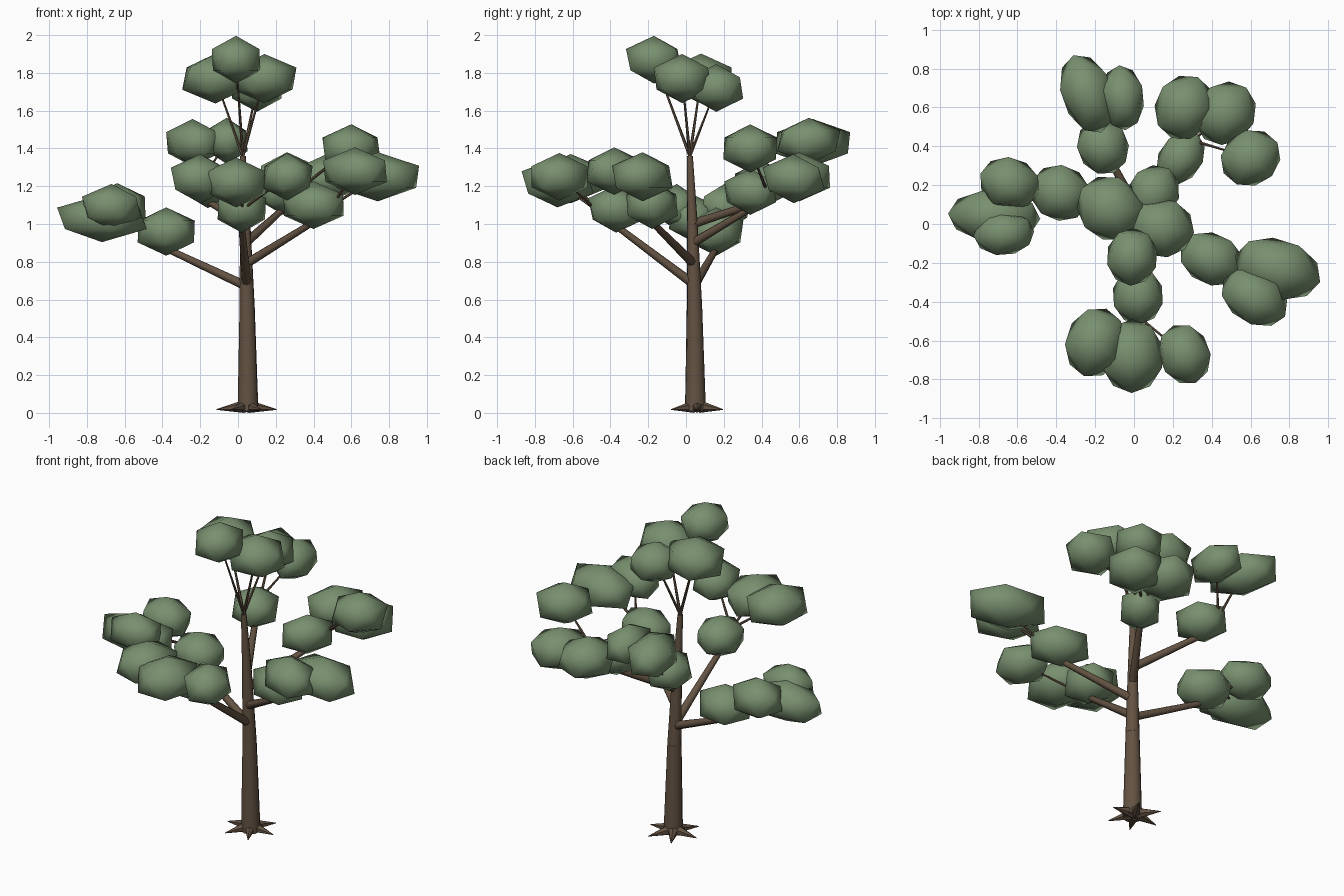
import bpy, bmesh, math
from mathutils import Vector, Matrix

if "Cube" in bpy.data.objects:
    bpy.data.objects.remove(bpy.data.objects["Cube"])


def material(name, rgb):
    m = bpy.data.materials.new(name)
    m.diffuse_color = (*rgb, 1)
    m.use_nodes = True
    m.node_tree.nodes["Principled BSDF"].inputs["Base Color"].default_value = m.diffuse_color
    return m


BARK = material("bark", (0.125, 0.085, 0.055))
LEAF = material("leaf", (0.19, 0.28, 0.16))


def finish(name, bm, mat, sharp=None):
    me = bpy.data.meshes.new(name)
    bm.to_mesh(me)
    bm.free()
    me.materials.append(mat)
    for p in me.polygons:
        p.use_smooth = True
    if sharp:
        me.set_sharp_from_angle(angle=math.radians(sharp))
    bpy.context.collection.objects.link(bpy.data.objects.new(name, me))


def limb(bm, a, b, ra, rb, sides=8):
    """Tapered cylinder from a to b."""
    a, b = Vector(a), Vector(b)
    turn = (b - a).to_track_quat('Z', 'Y').to_matrix().to_4x4()
    bmesh.ops.create_cone(bm, cap_ends=True, segments=sides, radius1=ra, radius2=rb,
                          depth=(b - a).length, matrix=Matrix.Translation((a + b) / 2) @ turn)


def trunk_at(z):
    """Centre of the gently leaning trunk at height z."""
    return Vector((.053 - .015 * z * z, .05 - .016 * z * z, z))


def leaf_clump(name, centre, r, stretch):
    """Smooth icosahedron, flattened and stretched away from the trunk."""
    bm = bmesh.new()
    bmesh.ops.create_icosphere(bm, subdivisions=1, radius=1)
    yaw = Matrix.Rotation(math.atan2(centre.y, centre.x), 4, 'Z')
    size = Matrix.Diagonal((r * stretch / .88, r / .88, .1 + .2 * r, 1))
    bm.transform(Matrix.Translation(centre) @ yaw @ size)
    finish(name, bm, LEAF)


def bough(name, height, *clumps):
    """Branch ending in leaf clumps: each is x, y, z, radius and optional stretch."""
    centres = [Vector(c[:3]) for c in clumps]
    bm = bmesh.new()
    if name == "top":
        fork, tips = trunk_at(height), centres
    else:
        # Thick limb into the first clump, then a fork beyond it
        first, tips = centres[0], centres[1:]
        elbow = first - Vector((0, 0, .09))
        out = Vector((first.x, first.y, 0)).normalized()
        fork = first + out * .11
        limb(bm, trunk_at(height), elbow, .025, .017)
        limb(bm, elbow, fork, .017, .01)
    for tip in tips:
        limb(bm, fork, tip, .009, .004, 6)
    finish(name + "_branch", bm, BARK, 50)
    for i, (c, data) in enumerate(zip(centres, clumps), 1):
        leaf_clump(f"{name}_leaves_{i}", c, data[3], data[4] if len(data) > 4 else 1.12)


# Trunk in three tapered lengths
bm = bmesh.new()
levels = [.01, .56, 1, 1.36]
radii = [.056, .041, .028, .016]
for i in range(3):
    limb(bm, trunk_at(levels[i]), trunk_at(levels[i + 1]), radii[i], radii[i + 1], 10)
finish("trunk", bm, BARK, 40)

# Roots: ring of spikes
bm = bmesh.new()
for i in range(6):
    out = Vector((math.cos(i * math.pi / 3), math.sin(i * math.pi / 3), 0))
    base = Vector((.045, .058, .033))
    limb(bm, base + out * .02, base + out * .158 - Vector((0, 0, .015)), .033, .002, 6)
finish("roots", bm, BARK, 50)

# Five boughs around the trunk and the crown
bough("left", .67, (-.38, .16, .96, .14), (-.64, .21, 1.09, .13, 1.2),
      (-.67, -.05, 1.09, .11, 1.4), (-.72, .04, 1.03, .13, 1.8))
bough("front", .68, (.02, -.37, 1.08, .13), (-.01, -.68, 1.22, .16, 1.17),
      (-.2, -.61, 1.24, .15, 1.2), (.26, -.67, 1.25, .13, 1.2))
bough("right", .79, (.4, -.18, 1.1, .13, 1.3), (.74, -.23, 1.25, .15, 1.5),
      (.62, -.38, 1.28, .13, 1.4))
bough("back_right", .9, (.24, .34, 1.17, .11, 1.35), (.26, .6, 1.25, .15),
      (.47, .57, 1.24, .15), (.6, .34, 1.4, .14))
bough("back", 1, (-.16, .4, 1.21, .13), (-.24, .67, 1.43, .13, 1.6),
      (-.06, .65, 1.44, .11, 1.5))
bough("top", 1.36, (-.12, .08, 1.77, .16), (.14, -.02, 1.77, .15),
      (.1, .16, 1.72, .13), (-.01, -.17, 1.87, .13))
